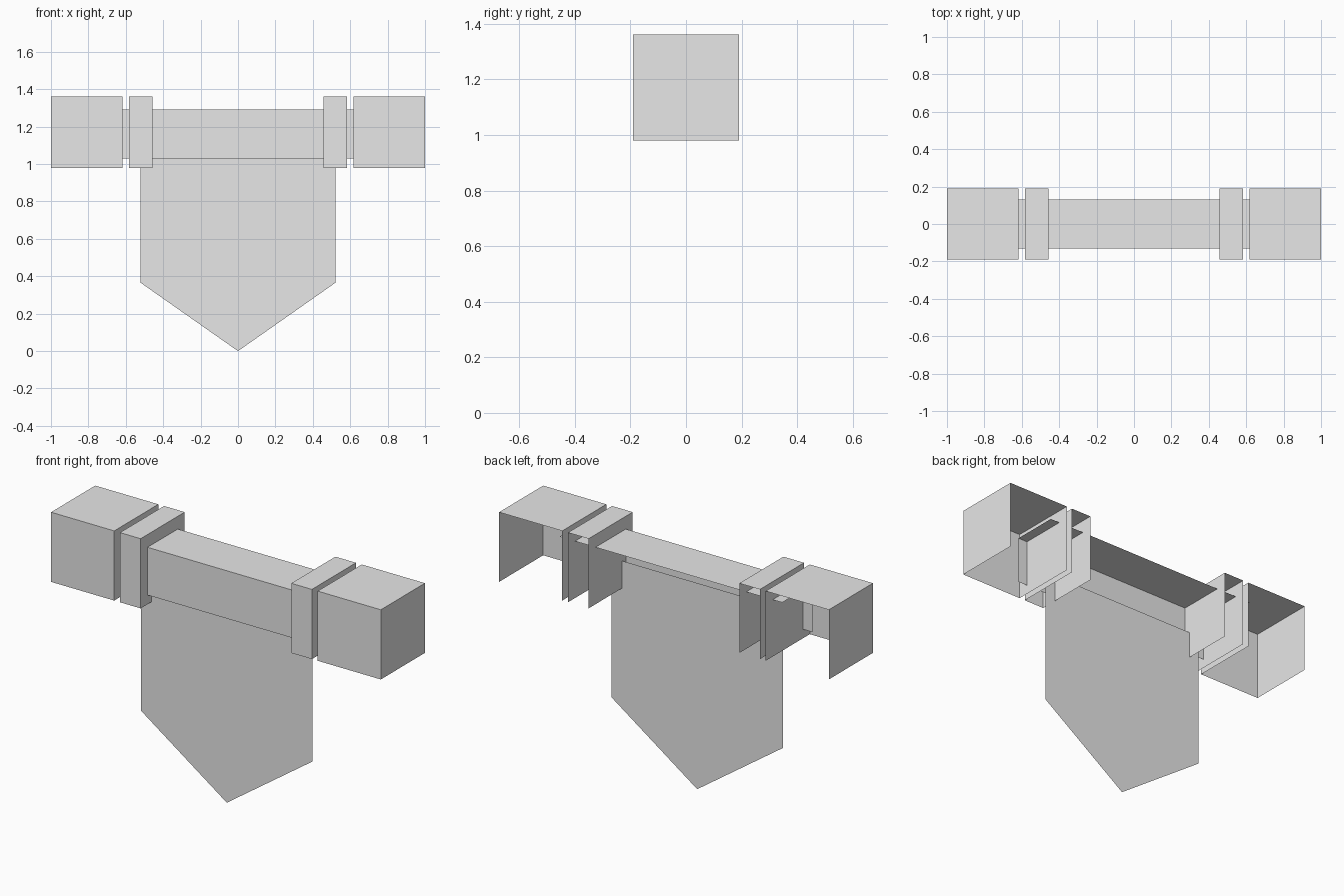
import bpy
import bmesh
from mathutils import Matrix, Vector

cube = bpy.data.objects.get("Cube")
if cube:
    bpy.data.objects.remove(cube, do_unlink=True)

grey = bpy.data.materials.new("plain_grey")
grey.use_nodes = True
grey.diffuse_color = (0.8, 0.8, 0.8, 1)
grey.node_tree.nodes["Principled BSDF"].inputs["Base Color"].default_value = (0.8, 0.8, 0.8, 1)

MID_Z = 1.17  # height of the rod's axis


def finish(name, bm):
    mesh = bpy.data.meshes.new(name)
    bm.to_mesh(mesh)
    bm.free()
    mesh.materials.append(grey)
    obj = bpy.data.objects.new(name, mesh)
    bpy.context.collection.objects.link(obj)
    return obj


def open_box(name, x0, x1, half, z, ends=True):
    """Square-section shell without back and bottom, optionally without ends."""
    bm = bmesh.new()
    size = Matrix.Diagonal(Vector((x1 - x0, 2 * half, 2 * half, 1)))
    place = Matrix.Translation(((x0 + x1) / 2, 0, z))
    bmesh.ops.create_cube(bm, size=1, matrix=place @ size)
    bm.normal_update()
    unwanted = [f for f in bm.faces
                if f.normal.y > 0.5 or f.normal.z < -0.5
                or (not ends and abs(f.normal.x) > 0.5)]
    bmesh.ops.delete(bm, geom=unwanted, context='FACES')
    return finish(name, bm)


# Rod: only front and top, running into the end blocks
open_box("rod", -0.675, 0.675, 0.131, MID_Z - 0.01, ends=False)

# End blocks and collars on both sides
for side, s in (("left", 1), ("right", -1)):
    for part, a, b in (("end_block", 0.617, 1.0), ("collar", 0.457, 0.582)):
        x0, x1 = sorted((s * a, s * b))
        open_box(f"{side}_{part}", x0, x1, 0.191, MID_Z)

# Hanging banner: a single sheet with a pointed lower edge
bm = bmesh.new()
outline = [(-0.52, 1.13), (-0.52, 0.365), (0, 0), (0.52, 0.365), (0.52, 1.13)]
bm.faces.new([bm.verts.new((x, -0.097, z)) for x, z in outline])
finish("banner", bm)
